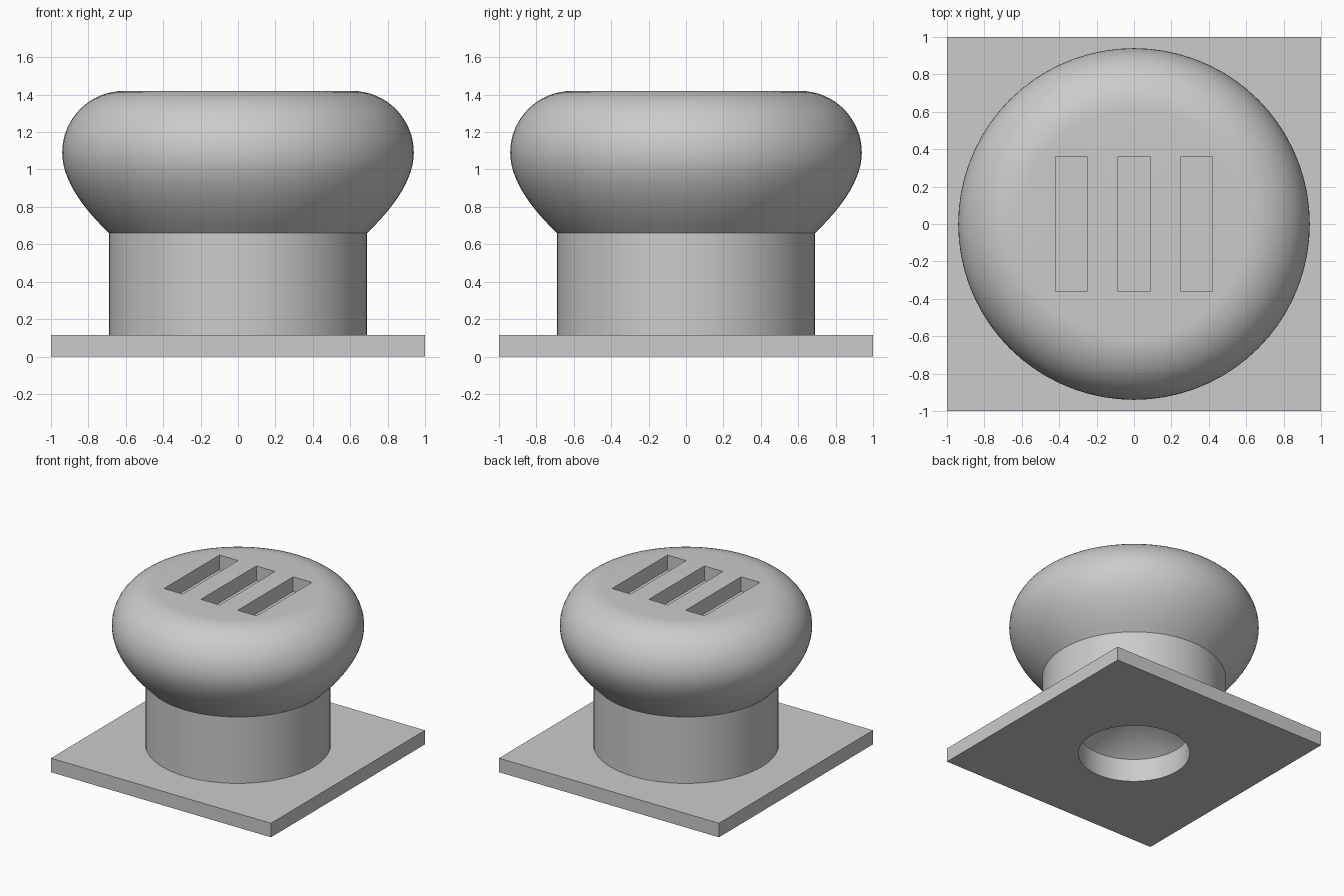
import bpy
import bmesh
from math import sin, cos, pi, radians
from mathutils import Vector

if "Cube" in bpy.data.objects:
    bpy.data.objects.remove(bpy.data.objects["Cube"], do_unlink=True)

SEGMENTS = 72
PLATE_TOP = 0.115
HOLE_RADIUS = 0.42

grey = bpy.data.materials.new("plain grey")
grey.use_nodes = True
colour = (0.6, 0.6, 0.6, 1)
grey.diffuse_color = colour
grey.node_tree.nodes["Principled BSDF"].inputs["Base Color"].default_value = colour


def add_object(name, bm):
    mesh = bpy.data.meshes.new(name)
    bmesh.ops.recalc_face_normals(bm, faces=bm.faces)
    bm.to_mesh(mesh)
    bm.free()
    obj = bpy.data.objects.new(name, mesh)
    bpy.context.collection.objects.link(obj)
    mesh.materials.append(grey)
    return obj


def box(name, size, centre):
    bm = bmesh.new()
    bmesh.ops.create_cube(bm, size=1)
    bmesh.ops.scale(bm, vec=size, verts=bm.verts)
    bmesh.ops.translate(bm, vec=centre, verts=bm.verts)
    return add_object(name, bm)


def lathe(name, profile):
    bm = bmesh.new()
    verts = [bm.verts.new((r, 0, z)) for r, z in profile]
    edges = [bm.edges.new(pair) for pair in zip(verts, verts[1:])]
    bmesh.ops.spin(bm, geom=verts + edges, cent=(0, 0, 0), axis=(0, 0, 1),
                   angle=2 * pi, steps=SEGMENTS)
    bmesh.ops.remove_doubles(bm, verts=bm.verts, dist=0.0005)
    return add_object(name, bm)


def cut(target, cutter):
    bpy.ops.object.select_all(action='DESELECT')
    bpy.context.view_layer.objects.active = target
    target.select_set(True)
    mod = target.modifiers.new("cut", 'BOOLEAN')
    mod.operation = 'DIFFERENCE'
    mod.solver = 'EXACT'
    mod.object = cutter
    bpy.ops.object.modifier_apply(modifier=mod.name)
    bpy.data.objects.remove(cutter, do_unlink=True)


# Square base plate with a round hole
plate = box("base_plate", (2, 2, PLATE_TOP), (0, 0, PLATE_TOP / 2))
cut(plate, lathe("hole_cutter", [(0, -0.1), (HOLE_RADIUS, -0.1),
                                 (HOLE_RADIUS, 0.3), (0, 0.3)]))

# Column and rounded head, with the socket running up inside
profile = [(0, 0.49), (HOLE_RADIUS, 0.19), (HOLE_RADIUS, PLATE_TOP),
           (0.69, PLATE_TOP)]
start, bend, end = Vector((0.69, 0.66)), Vector((0.94, 0.9)), Vector((0.94, 1.09))
for i in range(12):
    t = i / 12
    profile.append(tuple(start * (1 - t) ** 2 + bend * 2 * t * (1 - t) + end * t * t))
for i in range(17):
    a = i / 16 * pi / 2
    profile.append((0.61 + 0.33 * cos(a), 1.09 + 0.33 * sin(a)))
profile.append((0, 1.42))
knob = lathe("knob", profile)

# Three slots in the flat top
for x in (-0.335, 0, 0.335):
    cut(knob, box("slot_cutter", (0.17, 0.72, 0.24), (x, 0, 1.42)))

for obj in (plate, knob):
    bpy.ops.object.select_all(action='DESELECT')
    bpy.context.view_layer.objects.active = obj
    obj.select_set(True)
    bpy.ops.object.shade_smooth_by_angle(angle=radians(30))
